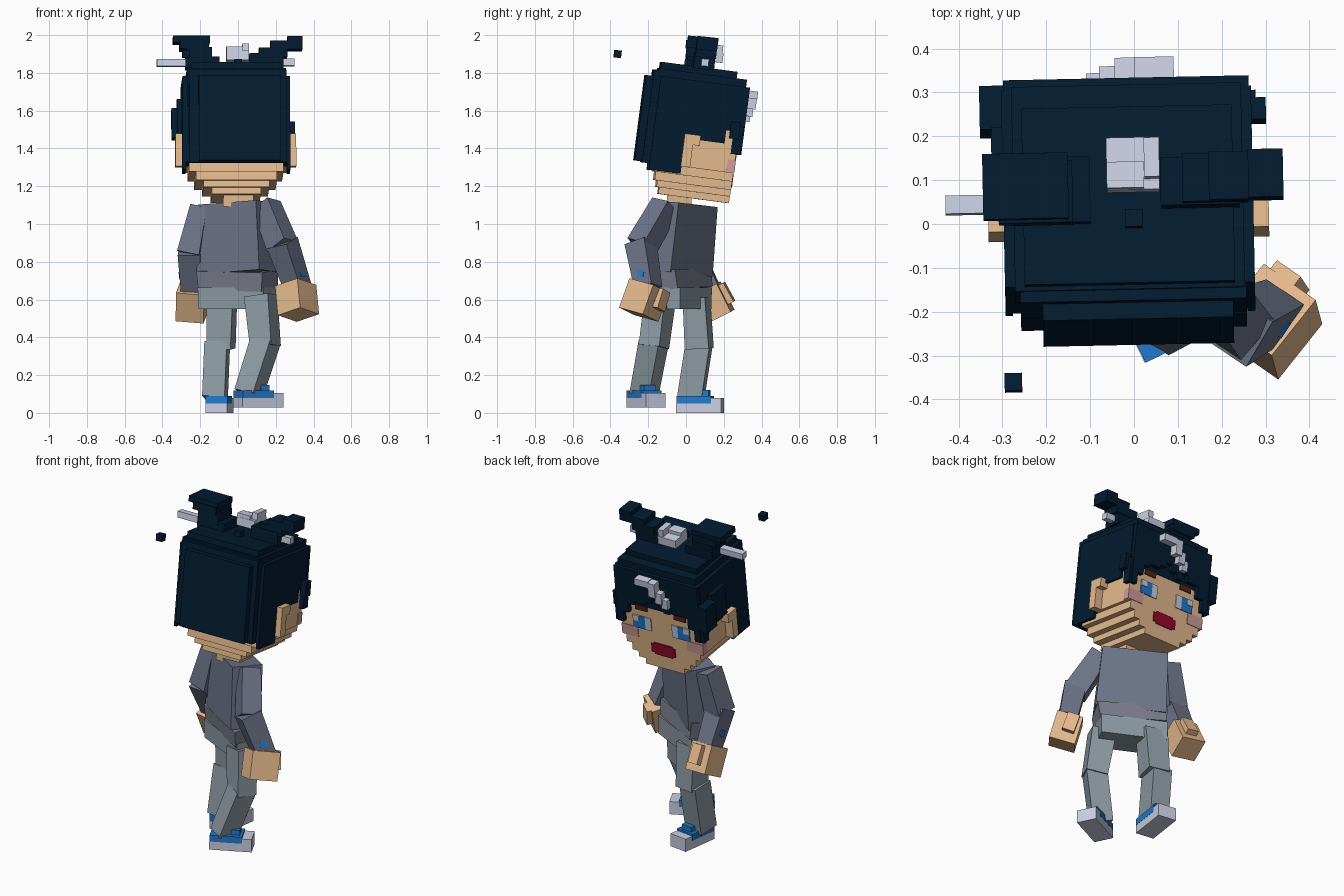
import bpy, math
from mathutils import Matrix, Vector, Euler


def material(name, rgb):
    m = bpy.data.materials.new(name)
    lin = [((c / 255 + 0.055) / 1.055) ** 2.4 if c > 10 else c / 255 / 12.92 for c in rgb]
    m.diffuse_color = (*lin, 1)
    return m


HAIR = material("navy hair", (3, 27, 48))
SKIN = material("skin", (229, 186, 142))
SILVER = material("silver", (202, 207, 226))
SHIRT = material("slate shirt", (109, 116, 136))
HEM = material("hem grey", (122, 126, 140))
PANTS = material("pale denim", (141, 155, 163))
BLUE = material("bright blue", (34, 122, 205))
LIPS = material("lip red", (150, 8, 42))
BLUSH = material("blush", (208, 155, 155))
BROWN = material("brow brown", (82, 38, 22))


def prism(name, mat, matrix, z0, z1, size0, size1):
    """Four-sided block from one cross-section to another."""
    verts = []
    for z, (w, d) in ((z0, size0), (z1, size1)):
        for sx, sy in ((-1, -1), (1, -1), (1, 1), (-1, 1)):
            verts.append(matrix @ Vector((sx * w / 2, sy * d / 2, z)))
    faces = [(3, 2, 1, 0), (4, 5, 6, 7)] + [(i, (i + 1) % 4, (i + 1) % 4 + 4, i + 4) for i in range(4)]
    me = bpy.data.meshes.new(name)
    me.from_pydata(verts, [], faces)
    me.materials.append(mat)
    ob = bpy.data.objects.new(name, me)
    bpy.context.collection.objects.link(ob)
    return ob


def turn(x=0, y=0, z=0):
    return Euler([math.radians(a) for a in (x, y, z)]).to_matrix().to_4x4()


def box(name, mat, c, size, rot=Matrix()):
    m = Matrix.Translation(c) @ rot
    return prism(name, mat, m, -size[2] / 2, size[2] / 2, size[:2], size[:2])


def limb(name, mat, a, b, size0, size1, yaw=0):
    """Block running from point a to point b."""
    a, b = Vector(a), Vector(b)
    z = (b - a).normalized()
    fwd = turn(z=yaw) @ Vector((0, 1, 0))
    x = fwd.cross(z).normalized()
    y = z.cross(x)
    m = Matrix((x, y, z)).transposed().to_4x4()
    m.translation = a
    return prism(name, mat, m, 0, (b - a).length, size0, size1)


# Head frame: leans toward the face side
HEAD_ROT = turn(-7.5, 0, 1.2)
HEAD = Matrix.Translation((-0.012, 0, 1.15)) @ HEAD_ROT


def head_box(name, mat, x, y, z):
    """Block in head space given as ranges."""
    c = [(r[0] + r[1]) / 2 for r in (x, y, z)]
    return box(name, mat, HEAD @ Vector(c), [r[1] - r[0] for r in (x, y, z)], HEAD_ROT)


# Skull and stepped jaw
for hw, y0, z0, z1 in ((0.13, -0.15, -0.01, 0.025), (0.175, -0.165, 0.025, 0.06),
                       (0.215, -0.18, 0.06, 0.105), (0.25, -0.19, 0.105, 0.15),
                       (0.27, -0.19, 0.15, 0.5)):
    head_box("jaw_step", SKIN, (-hw, hw), (y0, 0.228), (z0, z1))

# Ears
for s in (-1, 1):
    x = sorted((s * 0.26, s * 0.32))
    head_box("ear", SKIN, x, (-0.055, 0.03), (0.27, 0.325))
    head_box("ear", SKIN, x, (-0.055, -0.005), (0.15, 0.27))

# Face plates, mirrored
FACE = (0.222, 0.234)
for s in (-1, 1):
    def sx(a, b):
        return sorted((s * a, s * b))
    head_box("iris", BLUE, sx(0.11, 0.19), FACE, (0.22, 0.30))
    head_box("eye_white", SILVER, sx(0.07, 0.11), FACE, (0.22, 0.30))
    head_box("eye_shine", SILVER, sx(0.15, 0.19), (0.222, 0.237), (0.265, 0.30))
    head_box("eyebrow", BROWN, sx(0.09, 0.17), FACE, (0.34, 0.37))
    head_box("cheek", BLUSH, sx(0.165, 0.274), (0.19, 0.232), (0.155, 0.22))
head_box("lips", LIPS, (-0.08, 0.08), FACE, (0.085, 0.14))
head_box("lips_lower", LIPS, (-0.06, 0.06), FACE, (0.075, 0.15))

# Layered hair cap: x range, y range, z range
for x0, x1, y0, y1, z0, z1 in (
        (-0.285, 0.285, -0.22, -0.05, 0.15, 0.61), (-0.285, 0.285, -0.05, 0.16, 0.30, 0.61),
        (-0.285, 0.285, 0.16, 0.232, 0.37, 0.61), (-0.262, 0.262, -0.235, 0.235, 0.45, 0.65),
        (-0.24, 0.24, -0.225, 0.18, 0.45, 0.685), (-0.25, 0.265, -0.26, -0.22, 0.145, 0.64),
        (-0.20, 0.235, -0.298, -0.26, 0.15, 0.605),
        (-0.285, -0.268, -0.22, -0.05, 0.11, 0.15), (0.268, 0.285, -0.22, -0.05, 0.11, 0.15)):
    head_box("hair_cap", HAIR, (x0, x1), (y0, y1), (z0, z1))

# Ragged fringe
bottoms = (0.25, 0.32, 0.39, 0.39, 0.43, 0.38, 0.41, 0.45, 0.42, 0.40, 0.40, 0.38, 0.32, 0.25)
for i, z0 in enumerate(bottoms):
    x = -0.28 + 0.04 * i
    head_box("fringe_lock", HAIR, (x, x + 0.04), (0.222, 0.256), (z0, 0.61))

# Side locks
head_box("side_lock", HAIR, (-0.335, -0.28), (0.16, 0.26), (0.33, 0.49))
head_box("side_lock", HAIR, (-0.31, -0.27), (0.02, 0.16), (0.33, 0.52))
head_box("side_lock", HAIR, (0.28, 0.318), (0.18, 0.23), (0.33, 0.42))
head_box("side_lock", HAIR, (-0.30, -0.265), (0.20, 0.25), (0.25, 0.40))
head_box("side_lock", HAIR, (0.265, 0.295), (0.20, 0.25), (0.25, 0.40))

# Staircase silver clip on the fringe
for x0, x1, z0, z1, y1 in ((-0.09, -0.05, 0.43, 0.49, 0.284), (-0.06, -0.015, 0.46, 0.53, 0.294),
                           (-0.025, 0.02, 0.50, 0.59, 0.305), (0.02, 0.11, 0.555, 0.595, 0.305)):
    head_box("fringe_clip", SILVER, (x0, x1), (0.25, y1), (z0, z1))

# Top hair tufts: x range, y range, z range
for x, y, z in (((-0.28, -0.10), (0.0, 0.15), (1.82, 1.88)), ((-0.275, -0.14), (0.0, 0.14), (1.86, 1.93)),
                ((-0.31, -0.155), (0.0, 0.16), (1.92, 1.965)), ((-0.345, -0.15), (0.01, 0.16), (1.955, 1.99)),
                ((0.06, 0.24), (0.04, 0.15), (1.82, 1.90)), ((0.11, 0.26), (0.05, 0.16), (1.88, 1.93)),
                ((0.17, 0.34), (0.055, 0.165), (1.92, 1.965)), ((0.26, 0.34), (0.06, 0.17), (1.95, 1.99))):
    c = [(a + b) / 2 for a, b in (x, y, z)]
    box("hair_tuft", HAIR, c, [b - a for a, b in (x, y, z)], turn(-6, 0, 1.2))
box("crown_cube", HAIR, (0, 0.012, 1.85), (0.04, 0.04, 0.04), HEAD_ROT)
box("stray_cube", HAIR, (-0.275, -0.362, 1.9), (0.04, 0.04, 0.04), HEAD_ROT)

# Silver ornament and hair stick ends
box("ornament", SILVER, (-0.003, 0.135, 1.885), (0.12, 0.12, 0.05), HEAD_ROT)
box("ornament_top", SILVER, (-0.02, 0.11, 1.915), (0.085, 0.06, 0.04), HEAD_ROT)
box("ornament_side", SILVER, (0.04, 0.15, 1.925), (0.035, 0.09, 0.05), HEAD_ROT)
box("hair_stick_left", SILVER, (-0.335, 0.044, 1.852), (0.19, 0.042, 0.038), turn(-6, 0, 1.2))
box("hair_stick_right", SILVER, (0.245, 0.1, 1.855), (0.11, 0.038, 0.038), turn(-6, 0, 1.2))

# Neck, torso and waist, twisted at the shoulders
limb("neck", SKIN, (0.0, -0.035, 1.09), (0.005, -0.035, 1.2), (0.16, 0.13), (0.16, 0.13))
limb("torso", SHIRT, (-0.003, -0.045, 0.74), (-0.008, -0.01, 1.108), (0.40, 0.18), (0.37, 0.18), -34)
limb("shirt_hem", HEM, (0.0, -0.03, 0.655), (-0.003, -0.04, 0.755), (0.38, 0.18), (0.40, 0.178), -29)
limb("hips", PANTS, (0.0, -0.03, 0.55), (0.0, -0.03, 0.665), (0.38, 0.18), (0.385, 0.185), -26)

# Arms: shoulder, elbow, wrist
limb("right_upper_arm", SHIRT, (0.15, -0.11, 1.10), (0.237, -0.235, 0.88), (0.115, 0.11), (0.13, 0.12), -34)
limb("right_forearm", SHIRT, (0.235, -0.24, 0.90), (0.318, -0.20, 0.66), (0.125, 0.125), (0.105, 0.11), -34)
limb("left_upper_arm", SHIRT, (-0.20, 0.06, 1.09), (-0.255, 0.035, 0.84), (0.09, 0.12), (0.12, 0.13), -10)
limb("left_forearm", SHIRT, (-0.255, 0.025, 0.86), (-0.245, 0.14, 0.62), (0.12, 0.12), (0.10, 0.11), -5)
box("right_cuff_button", BLUE, (0.337, -0.238, 0.74), (0.012, 0.04, 0.04), turn(0, -18, -34))
box("left_cuff_button", BLUE, (-0.306, 0.085, 0.735), (0.012, 0.035, 0.035), turn(25, 0, -5))

# Hands with thumbs
limb("right_hand", SKIN, (0.305, -0.195, 0.675), (0.32, -0.25, 0.52), (0.15, 0.165), (0.15, 0.165), -35)
limb("right_thumb", SKIN, (0.335, -0.125, 0.65), (0.355, -0.155, 0.55), (0.07, 0.06), (0.07, 0.06), -35)
limb("left_hand", SKIN, (-0.243, 0.11, 0.66), (-0.245, 0.185, 0.51), (0.15, 0.14), (0.15, 0.14), -8)
limb("left_thumb", SKIN, (-0.225, 0.18, 0.68), (-0.225, 0.235, 0.58), (0.07, 0.05), (0.07, 0.05), -8)

# Legs: hip, knee, ankle
limb("right_thigh", PANTS, (0.12, -0.135, 0.62), (0.145, -0.17, 0.35), (0.14, 0.12), (0.125, 0.12), -25)
limb("right_shin", PANTS, (0.145, -0.17, 0.38), (0.055, -0.222, 0.10), (0.12, 0.12), (0.115, 0.115), -30)
limb("left_thigh", PANTS, (-0.085, 0.055, 0.61), (-0.09, 0.07, 0.34), (0.14, 0.12), (0.13, 0.13), -12)
limb("left_shin", PANTS, (-0.11, 0.07, 0.37), (-0.122, 0.025, 0.08), (0.12, 0.13), (0.12, 0.13), -8)

# Shoes: sole, blue upper and tongue
for side, c, yaw, base in (("right", (0.107, -0.212), -64, 0.028), ("left", (-0.098, 0.075), -8, 0.0)):
    m = Matrix.Translation((*c, base)) @ turn(z=yaw)

    def shoe(part, mat, y, z, w):
        mid = Matrix.Translation((0, (y[0] + y[1]) / 2, 0))
        prism(side + "_" + part, mat, m @ mid, *z, (w, y[1] - y[0]), (w, y[1] - y[0]))
    shoe("sole", SILVER, (-0.12, 0.12), (0, 0.05), 0.115)
    shoe("toe_cap", SILVER, (0.065, 0.12), (0.05, 0.078), 0.115)
    shoe("shoe_upper", BLUE, (-0.118, 0.065), (0.05, 0.09), 0.117)
    shoe("shoe_tongue", BLUE, (0.0, 0.05), (0.085, 0.12), 0.07)
